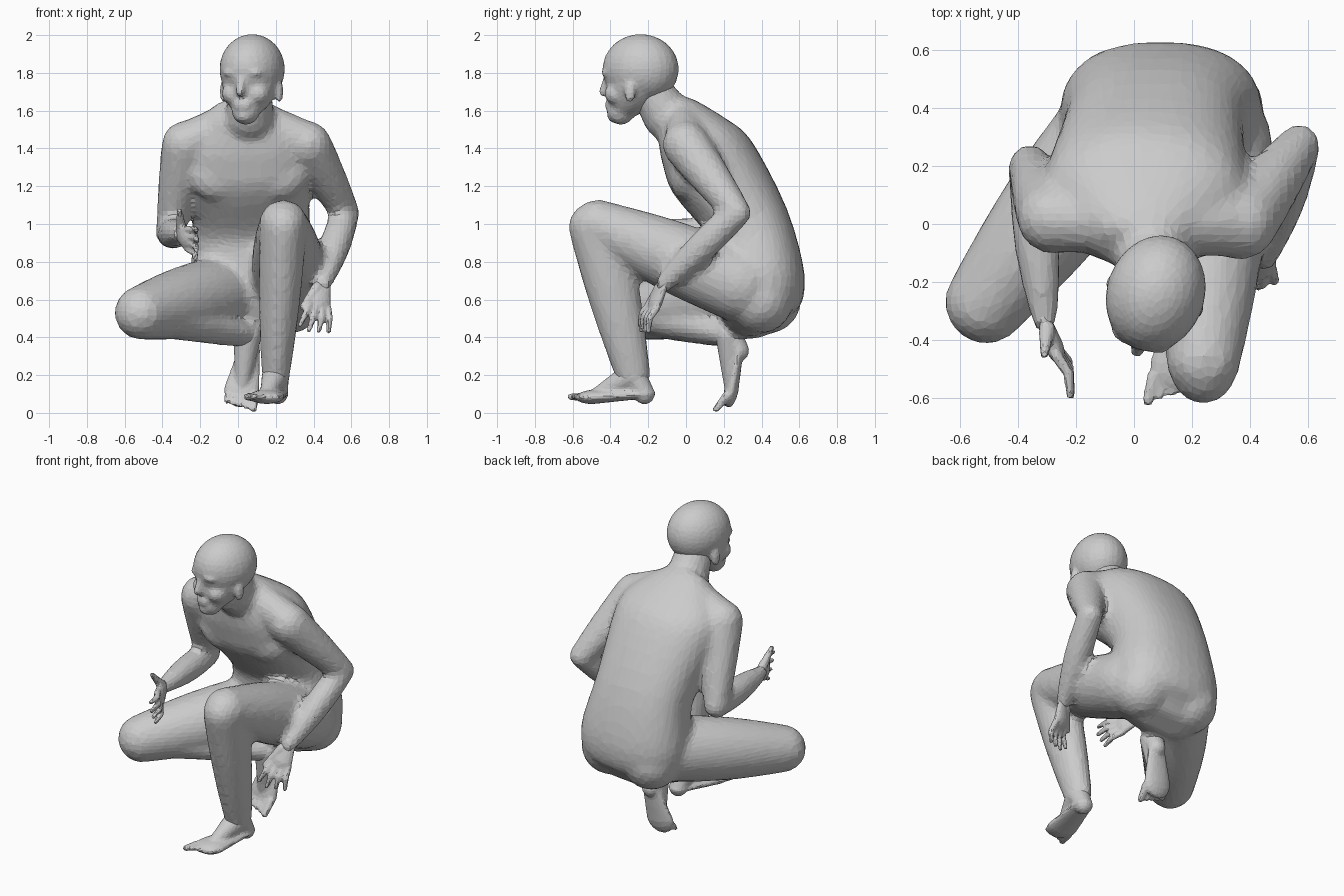
import bpy, bmesh, math
from mathutils import Vector, Matrix

cube = bpy.data.objects.get("Cube")
if cube:
    bpy.data.objects.remove(cube, do_unlink=True)

colour = (0.6, 0.6, 0.6, 1)
grey = bpy.data.materials.new("plain grey")
grey.use_nodes = True
grey.diffuse_color = colour
grey.node_tree.nodes["Principled BSDF"].inputs["Base Color"].default_value = colour


def loft(bm, stations, hint, sides=20, power=1):
    """Closed tube through stations of (centre, half width along hint, half depth)."""
    rings = []
    last = len(stations) - 1
    for index, (centre, wide, deep) in enumerate(stations):
        before = stations[max(index - 1, 0)][0]
        after = stations[min(index + 1, last)][0]
        along = (after - before).normalized()
        across = (hint - along * hint.dot(along)).normalized()
        outward = along.cross(across)
        ring = []
        for side in range(sides):
            angle = math.tau * side / sides
            x, y = (math.copysign(abs(w) ** power, w) for w in (math.cos(angle), math.sin(angle)))
            ring.append(bm.verts.new(centre + across * wide * x + outward * deep * y))
        rings.append(ring)
    faces = [bm.faces.new(rings[0]), bm.faces.new(rings[-1])]
    for lower, upper in zip(rings, rings[1:]):
        for side in range(sides):
            after = (side + 1) % sides
            faces.append(bm.faces.new((lower[side], lower[after], upper[after], upper[side])))
    bmesh.ops.recalc_face_normals(bm, faces=faces)


def limb(bm, start, end, start_radius, end_radius, belly=0, flat=1, hint=Vector((1, 0, 0))):
    """Tapered, muscled tube with rounded ends; flat scales its depth."""
    along = (end - start).normalized()
    length = (end - start).length
    quarter = [math.radians(angle) for angle in range(10, 90, 20)]
    profile = [(-start_radius * math.cos(angle), start_radius * math.sin(angle)) for angle in quarter]
    steps = 8
    for step in range(steps + 1):
        t = step / steps
        radius = start_radius + (end_radius - start_radius) * t + belly * math.sin(math.pi * t)
        profile.append((length * t, radius))
    profile += [(length + end_radius * math.cos(angle), end_radius * math.sin(angle))
                for angle in reversed(quarter)]
    loft(bm, [(start + along * offset, radius, radius * flat) for offset, radius in profile], hint)


def ball(bm, centre, size):
    matrix = Matrix.Translation(centre) @ Matrix.Diagonal((*size, 1))
    bmesh.ops.create_uvsphere(bm, u_segments=24, v_segments=16, radius=1, matrix=matrix)


def finish(name, bm, voxel, smooth):
    """Fuse the overlapping volumes of a part into one faceted skin."""
    mesh = bpy.data.meshes.new(name)
    bm.to_mesh(mesh)
    bm.free()
    part = bpy.data.objects.new(name, mesh)
    bpy.context.collection.objects.link(part)
    mesh.materials.append(grey)
    fuse = part.modifiers.new("fuse", "REMESH")
    fuse.mode = "VOXEL"
    fuse.voxel_size = voxel
    soften = part.modifiers.new("soften", "SMOOTH")
    soften.factor = 0.5
    soften.iterations = smooth
    facet = part.modifiers.new("facet", "DECIMATE")
    facet.ratio = 0.3
    return part


# Joints of the crouching pose
left_shoulder = Vector((.37, 0, 1.42))
left_elbow = Vector((.57, .27, 1.06))
left_wrist = Vector((.45, -.12, .68))
right_shoulder = Vector((-.28, .02, 1.42))
right_elbow = Vector((-.36, .2, .95))
right_wrist = Vector((-.31, -.33, .95))
left_hip = Vector((.28, .28, .68))
left_knee = Vector((.24, -.47, 1))
left_ankle = Vector((.2, -.28, .2))
right_hip = Vector((-.05, .34, .64))
right_knee = Vector((-.51, -.27, .53))
right_ankle = Vector((.05, .23, .41))

# Torso: a spine of (y, z, half width, half depth), smoothed by interpolation
spine = [Vector(row) for row in (
    (.42, .42, .16, .08), (.39, .52, .3, .2), (.38, .7, .35, .25), (.33, 1, .31, .22),
    (.14, 1.3, .35, .25), (.05, 1.43, .34, .21), (-.03, 1.54, .23, .15), (-.1, 1.61, .12, .1))]
padded = [spine[0], *spine, spine[-1]]
stations = []
steps = 4
for a, b, c, d in zip(padded, padded[1:], padded[2:], padded[3:]):
    for step in range(steps):
        t = step / steps
        bend = (a * 2 - b * 5 + c * 4 - d) * t + (b * 3 - a - c * 3 + d) * t * t
        y, z, wide, deep = b + ((c - a) * t + bend * t) / 2
        sway = .15 - .08 * z
        stations.append((Vector((sway, y, z)), wide, deep))
body = bmesh.new()
loft(body, stations, Vector((1, 0, 0)), sides=32, power=.85)
limb(body, Vector((.06, -.1, 1.57)), Vector((.07, -.19, 1.72)), .13, .11)

# Chest, buttocks and the slope from neck to shoulder
for side, shoulder in ((-1, right_shoulder), (1, left_shoulder)):
    ball(body, (.05 + side * .15, 0, 1.27), (.17, .09, .15))
    ball(body, (.11 + side * .16, .41 - side * .02, .6), (.18, .18, .18))
    limb(body, Vector((.05 + side * .09, 0, 1.54)), shoulder, .1, .12)

# Arms
for shoulder, elbow, wrist in ((left_shoulder, left_elbow, left_wrist),
                               (right_shoulder, right_elbow, right_wrist)):
    limb(body, shoulder, elbow, .125, .075, belly=.005)
    limb(body, elbow, wrist, .075, .045, belly=.02)

# Legs: left knee raised, right shin folded under its thigh
for hip, knee, ankle, kneecap, flat in ((left_hip, left_knee, left_ankle, .13, 1.25),
                                        (right_hip, right_knee, right_ankle, .145, .85)):
    limb(body, hip, knee, .2, kneecap, belly=.02)
    limb(body, knee, ankle, .125, .075, belly=.01, flat=flat)
finish("body", body, .024, 4)

# Head: skull, jaw, nose and lips, facing -y and then turned on the neck
skull = bmesh.new()
ball(skull, (0, 0, 1.82), (.17, .205, .185))
limb(skull, Vector((0, -.04, 1.73)), Vector((0, -.11, 1.6)), .15, .075, belly=.01)
limb(skull, Vector((0, -.185, 1.78)), Vector((0, -.205, 1.7)), .018, .026)
ball(skull, (0, -.14, 1.57), (.045, .045, .035))
for lip in (1.62, 1.64):
    ball(skull, (0, -.17, lip), (.05, .025, .012))
for side in (-1, 1):
    brow, cheek, ear = side * .06, side * .07, side * .155
    ball(skull, (brow, -.155, 1.8), (.05, .045, .02))
    ball(skull, (cheek, -.11, 1.69), (.06, .065, .06))
    ball(skull, (ear, -.01, 1.7), (.02, .03, .06))
head = finish("head", skull, .014, 3)
head.location = (.075, -.24, 0)
head.rotation_euler.z = math.radians(-18)


# Hands: a flat palm, four fanned fingers and a thumb
def hand(name, wrist, reach, across, thumb_tip):
    forward = Vector(reach).normalized()
    across = Vector(across)
    across = (across - forward * across.dot(forward)).normalized()
    curl = forward.cross(across) * .02
    palm = bmesh.new()
    limb(palm, wrist, wrist + forward * .1, .045, .064, flat=.5, hint=across)
    for finger in range(4):
        spread = across * (finger - 1.5) * .034
        root = wrist + forward * .12 + spread
        tip = root + forward * (.16 - .015 * abs(finger - 1)) + spread * .6
        middle = (root + tip) / 2 + curl
        limb(palm, root, middle, .02, .018, hint=across)
        limb(palm, middle, tip, .018, .013, hint=across)
    thumb_root = wrist + forward * .03 - across * .03
    limb(palm, thumb_root, Vector(thumb_tip), .03, .015, hint=forward)
    finish(name, palm, .01, 2)


hand("left_hand", left_wrist, (-.05, -.11, -.25), (1, .4, 0), (.34, -.21, .56))
hand("right_hand", right_wrist, (.1, -.27, -.07), (.1, 0, -1), (-.31, -.45, 1.07))


# Feet: heel, instep, flat sole and five toes from the inner side outwards
def foot(name, ankle, heel, pad, reach, outer):
    heel, pad, reach = Vector(heel), Vector(pad), Vector(reach)
    sole = bmesh.new()
    limb(sole, ankle, heel, .07, .055)
    limb(sole, ankle, pad, .075, .035)
    limb(sole, heel, pad, .06, .095, flat=.4)
    for toe in range(5):
        spread = Vector((outer * (toe - 2) * .036, 0, 0))
        thickness = .024 if toe == 0 else .018
        tip = pad + spread + reach * (1 - .1 * toe)
        limb(sole, pad + spread + reach * .3, tip, thickness, thickness * .8)
    finish(name, sole, .012, 2)


foot("left_foot", left_ankle, (.21, -.22, .1), (.15, -.49, .085), (-.03, -.12, 0), 1)
foot("right_foot", right_ankle, (.06, .28, .33), (.02, .24, .12), (-.01, -.08, -.1), -1)
